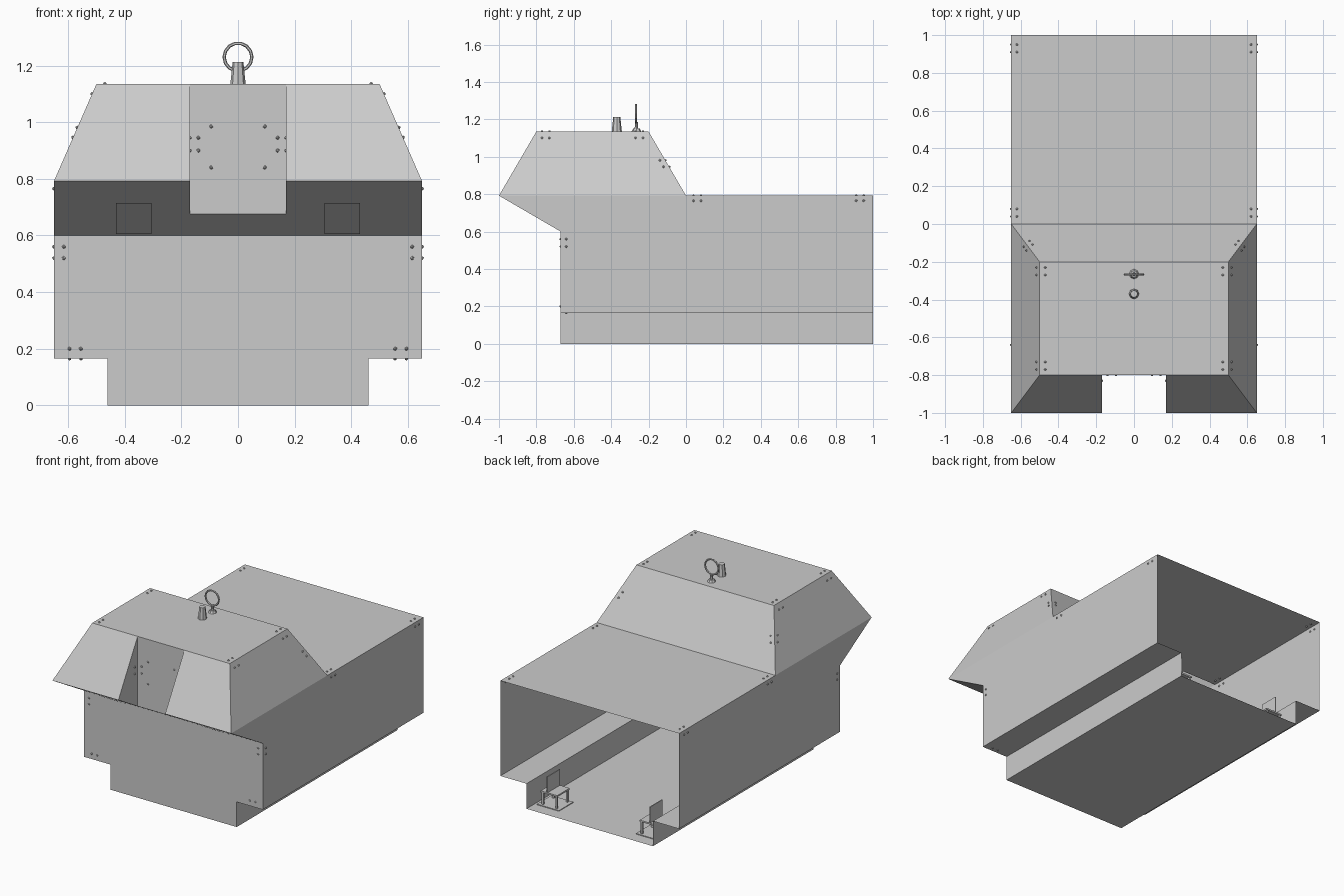
import bpy, bmesh
from mathutils import Vector, Matrix

if "Cube" in bpy.data.objects:
    bpy.data.objects.remove(bpy.data.objects["Cube"])


def finish(bm, name, mirror=True):
    bmesh.ops.remove_doubles(bm, verts=bm.verts, dist=0.0005)
    bmesh.ops.recalc_face_normals(bm, faces=bm.faces)
    me = bpy.data.meshes.new(name)
    bm.to_mesh(me)
    bm.free()
    ob = bpy.data.objects.new(name, me)
    bpy.context.collection.objects.link(ob)
    if mirror:
        mod = ob.modifiers.new("Mirror", 'MIRROR')
        mod.use_clip = True
    return ob


def sheets(name, polys):
    bm = bmesh.new()
    for p in polys:
        bm.faces.new([bm.verts.new(v) for v in p])
    return finish(bm, name)


def box(bm, lo, hi):
    lo, hi = Vector(lo), Vector(hi)
    m = Matrix.Translation((lo + hi) / 2) @ Matrix.Diagonal((*(hi - lo), 1))
    bmesh.ops.create_cube(bm, size=1, matrix=m)


# Main levels
W, T, N, R = 0.65, 0.46, 0.17, 0.5     # body, tub, notch and roof half widths
F, B = -0.67, 1.0                      # front wall, open rear
S, L, D, H = 0.165, 0.6, 0.792, 1.135  # step, lip, deck, roof heights
Y1, Y2 = -0.8, -0.2                    # roof front and rear
ZN = L + (Y1 - F) / (-1 - F) * (D - L)  # notch bottom on the sloping underside

# Hull: thin panels, open at the rear
sheets("hull_shell", [
    [(0, F, 0), (T, F, 0), (T, B, 0), (0, B, 0)],
    [(T, F, 0), (T, B, 0), (T, B, S), (T, F, S)],
    [(T, F, S), (W, F, S), (W, B, S), (T, B, S)],
    [(W, F, S), (W, B, S), (W, B, D), (W, 0, D), (W, -1, D), (W, F, L)],
    [(0, F, 0), (T, F, 0), (T, F, S), (W, F, S), (W, F, L), (0, F, L)],
    [(0, 0, D), (W, 0, D), (W, B, D), (0, B, D)],
])

# Cabin: tapered upper part with a notch cut into the front
sheets("cabin_shell", [
    [(0, Y1, H), (N, Y1, H), (R, Y1, H), (R, Y2, H), (0, Y2, H)],
    [(0, Y2, H), (R, Y2, H), (W, 0, D), (0, 0, D)],
    [(R, Y1, H), (R, Y2, H), (W, 0, D), (W, -1, D)],
    [(N, Y1, H), (R, Y1, H), (W, -1, D), (N, -1, D)],
    [(N, -1, D), (W, -1, D), (W, F, L), (N, F, L), (N, Y1, ZN)],
    [(0, Y1, ZN), (N, Y1, ZN), (N, F, L), (0, F, L)],
    [(0, Y1, ZN), (N, Y1, ZN), (N, Y1, H), (0, Y1, H)],
    [(N, Y1, H), (N, -1, D), (N, Y1, ZN)],
])


# Cover plates on the sloping underside
def slope(x, z):
    return (x, F - (z - L) * 0.33 / (D - L) - 0.003, z - 0.004)


sheets("underside_plate", [[slope(0.305, 0.61), slope(0.43, 0.61),
                            slope(0.43, 0.718), slope(0.305, 0.718)]])

# Open-frame brackets on the tub floor near the rear
bm = bmesh.new()
for y in (0.79, 0.9):
    for x in (0.31, 0.41):
        box(bm, (x - 0.006, y - 0.006, 0), (x + 0.006, y + 0.006, 0.09))
box(bm, (0.30, 0.78, 0.085), (0.42, 0.91, 0.095))
box(bm, (0.28, 0.77, 0.001), (0.44, 0.92, 0.006))
box(bm, (0.37, 0.78, 0.09), (0.376, 0.91, 0.2))
finish(bm, "floor_bracket")

# Bolts, right half only
bolts = []
for y in (0.04, 0.08, 0.91, 0.95):               # deck edge
    bolts += [(0.62, y, D), (W, y, 0.765)]
for z in (0.52, 0.56):                           # front corners
    bolts += [(0.615, F, z), (W, -0.64, z)]
for x in (0.555, 0.595):                         # lower step
    bolts += [(x, F, 0.2), (x, -0.64, S)]
for y in (-0.77, -0.73, -0.27, -0.23):           # roof
    bolts += [(0.47, y, H), (0.515, y, 1.1)]
for t in (0.45, 0.55):                           # cabin rear corners
    x, y, z = R + 0.15 * t, Y2 + 0.2 * t, H - (H - D) * t
    bolts += [(x - 0.03, y, z), (x, y - 0.03, z)]
for z in (0.9, 0.945):                           # notch
    bolts += [(0.14, Y1, z), (N, Y1 - 0.03, z)]
bolts += [(0.095, Y1, 0.84), (0.095, Y1, 0.985)]
bm = bmesh.new()
for p in bolts:
    bmesh.ops.create_icosphere(bm, subdivisions=1, radius=0.007,
                               matrix=Matrix.Translation(p))
finish(bm, "bolts")

# Roof post and ring base
def cone(name, y, z0, z1, r0, r1, seg=8):
    bm = bmesh.new()
    bmesh.ops.create_cone(bm, cap_ends=True, segments=seg, radius1=r0, radius2=r1,
                          depth=z1 - z0, matrix=Matrix.Translation((0, y, (z0 + z1) / 2)))
    return finish(bm, name, False)


cone("roof_post", -0.37, H, 1.212, 0.027, 0.019)
cone("ring_base", -0.265, H, 1.15, 0.026, 0.018)
cone("ring_stem", -0.265, 1.145, 1.185, 0.01, 0.007)

# Lifting ring
bpy.ops.mesh.primitive_torus_add(major_segments=14, minor_segments=6, major_radius=0.049,
                                 minor_radius=0.006, location=(0, -0.268, 1.23),
                                 rotation=(1.5708, 0, 0))
bpy.context.object.name = "lifting_ring"
